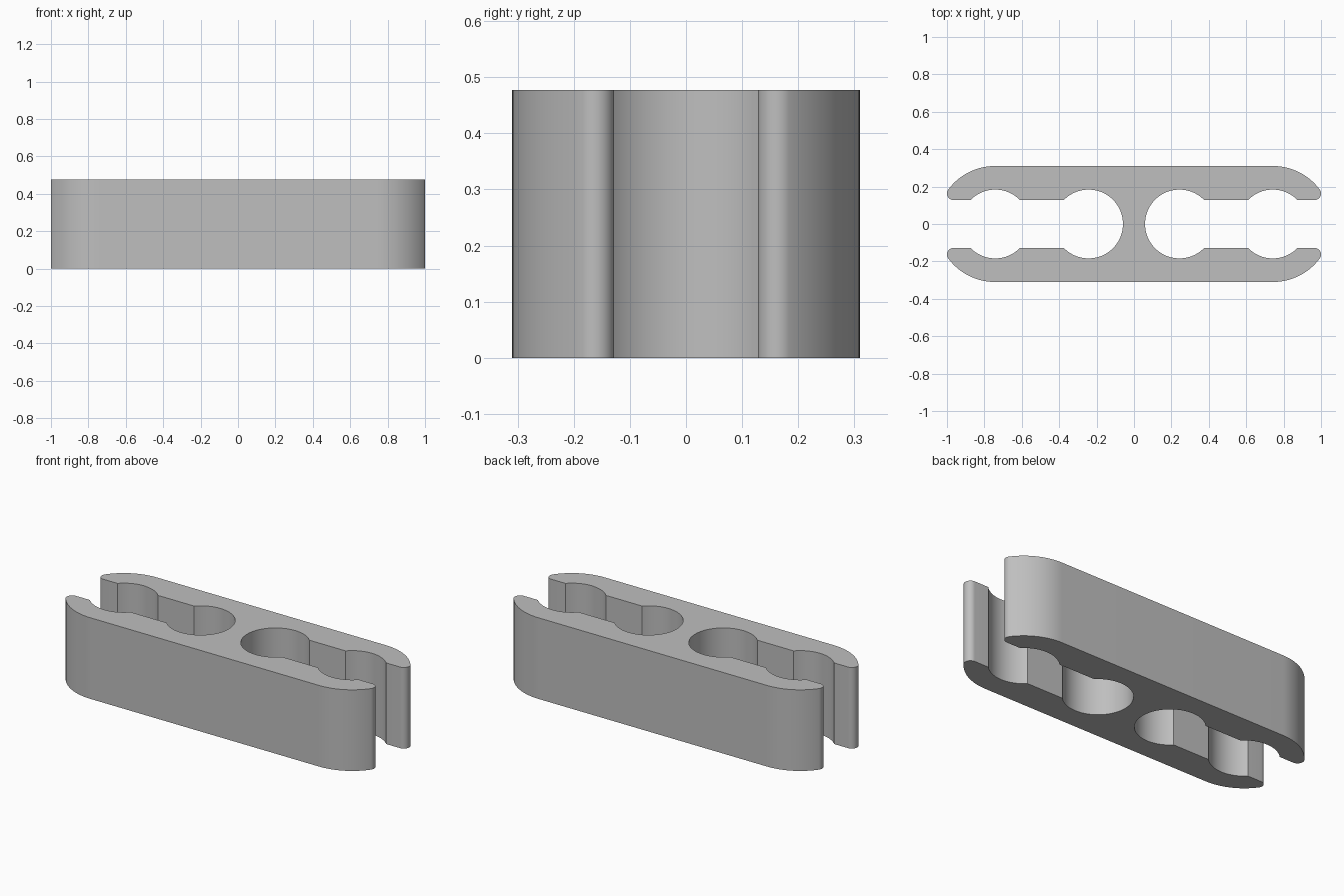
import bpy
import bmesh
from math import acos, asin, atan2, cos, sin, pi

cube = bpy.data.objects.get("Cube")
if cube:
    bpy.data.objects.remove(cube, do_unlink=True)

HEIGHT = 0.477
HALF_DEPTH = 0.31      # also the radius of the rounded ends
SLOT = 0.128           # half width of the slot
HOLE = 0.184           # radius of the round seats
INNER_X, OUTER_X = 0.243, 0.742
TIP = 0.035            # rounding of the jaw tips


def arc(cx, cy, radius, start, end, steps):
    return [(cx + radius * cos(start + (end - start) * i / steps),
             cy + radius * sin(start + (end - start) * i / steps))
            for i in range(steps + 1)]


# Quarter outline: inner seat, outer seat, jaw tip, rounded end
meet = asin(SLOT / HOLE)
tip_x, tip_y = 1 - TIP, SLOT + TIP
end_x = tip_x - ((HALF_DEPTH - TIP) ** 2 - tip_y ** 2) ** 0.5
tangent = atan2(tip_y, tip_x - end_x)
quarter = arc(INNER_X, 0, HOLE, pi, meet, 28)
quarter += arc(OUTER_X, 0, HOLE, pi - meet, meet, 20)
quarter += arc(tip_x, tip_y, TIP, -pi / 2, tangent, 14)
quarter += arc(end_x, 0, HALF_DEPTH, tangent, pi / 2, 16)[1:]

# Mirror to the full outline, sharing the points on the depth axis
half = quarter + [(-x, y) for x, y in reversed(quarter)]
outline = half + [(x, -y) for x, y in reversed(half[1:-1])]

# Extrude the outline
bm = bmesh.new()
base = bm.faces.new([bm.verts.new((x, y, 0)) for x, y in outline])
top = bmesh.ops.extrude_face_region(bm, geom=[base], use_keep_orig=True)
bmesh.ops.translate(bm, vec=(0, 0, HEIGHT),
                    verts=[v for v in top["geom"] if isinstance(v, bmesh.types.BMVert)])
bmesh.ops.recalc_face_normals(bm, faces=bm.faces)
mesh = bpy.data.meshes.new("double_clip")
bm.to_mesh(mesh)
bm.free()

clip = bpy.data.objects.new("double_clip", mesh)
bpy.context.collection.objects.link(clip)

# Plain grey
grey = bpy.data.materials.new("light_grey")
grey.use_nodes = True
colour = (0.52, 0.52, 0.52, 1)
grey.diffuse_color = colour
grey.node_tree.nodes["Principled BSDF"].inputs["Base Color"].default_value = colour
mesh.materials.append(grey)

# Smooth curved walls, sharp edges
bpy.ops.object.select_all(action="DESELECT")
clip.select_set(True)
bpy.context.view_layer.objects.active = clip
bpy.ops.object.shade_smooth_by_angle(angle=pi / 6)
